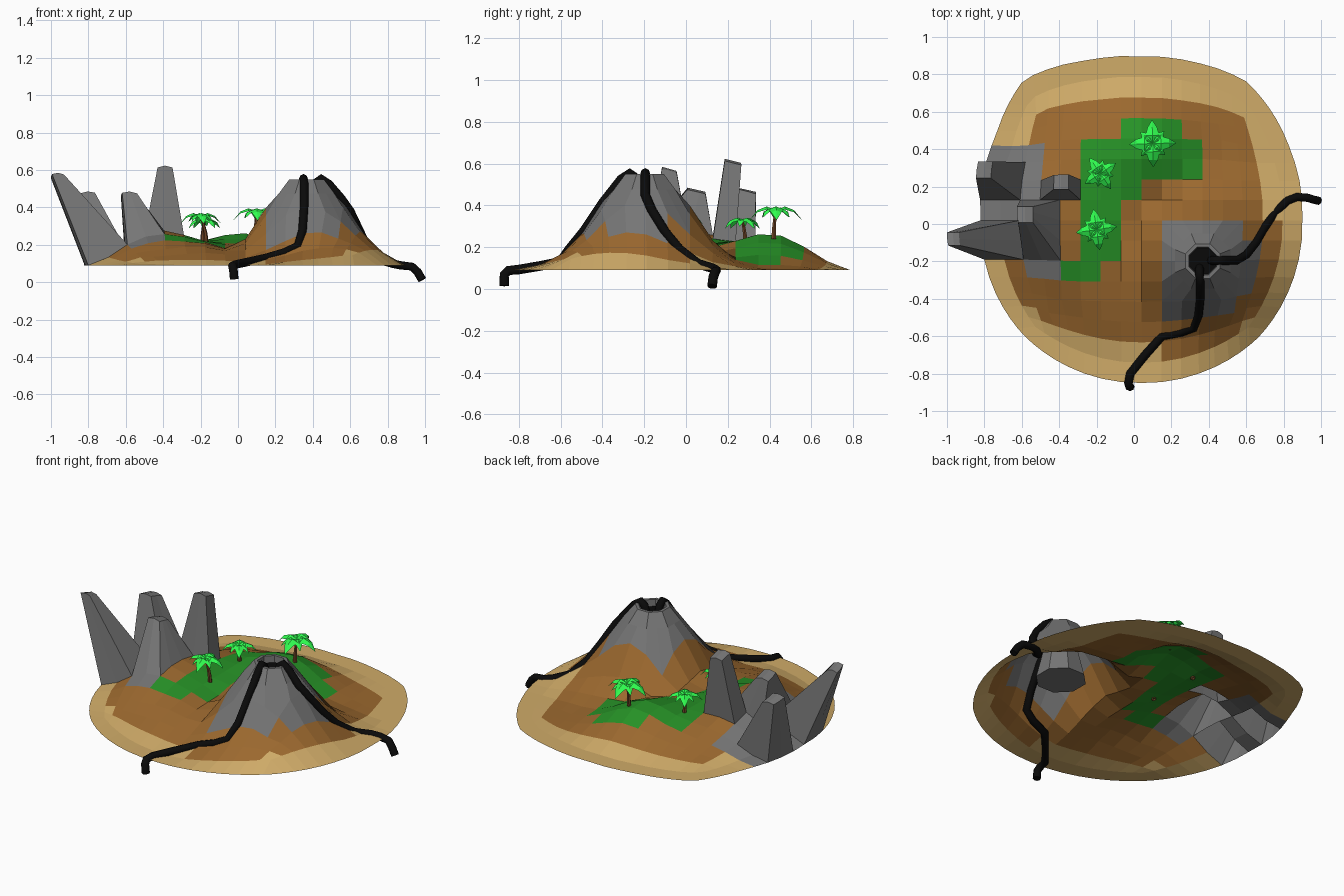
import bpy, bmesh, math
from mathutils import Vector

if "Cube" in bpy.data.objects:
    bpy.data.objects.remove(bpy.data.objects["Cube"])

def material(name, rgb):
    m = bpy.data.materials.new(name)
    m.diffuse_color = (*rgb, 1)
    m.use_nodes = True
    m.node_tree.nodes["Principled BSDF"].inputs["Base Color"].default_value = m.diffuse_color
    return m

SAND = material("sand", (0.63, 0.41, 0.14))
SOIL = material("soil", (0.33, 0.14, 0.028))
GRASS = material("grass", (0.02, 0.29, 0.02))
ROCK = material("rock", (0.18, 0.18, 0.18))
LAVA = material("black_lava", (0.003, 0.003, 0.003))
LEAF = material("leaf", (0.03, 1.0, 0.08))
BARK = material("bark", (0.16, 0.06, 0.02))

def lerp_table(table, x):
    for (a, fa), (b, fb) in zip(table, table[1:]):
        if x <= b:
            return fa + (fb - fa) * max(0, x - a) / (b - a)
    return table[-1][1]

def finish(bm, name, mats):
    me = bpy.data.meshes.new(name)
    bm.to_mesh(me)
    bm.free()
    for m in mats:
        me.materials.append(m)
    ob = bpy.data.objects.new(name, me)
    bpy.context.collection.objects.link(ob)
    return ob

# Island layout: outline radius by angle, shore profile, volcano profile
N, CELL, CX, CY, RIM = 8, 0.109, 0.04, 0.02, 0.09
VX, VY = CX + 3 * CELL, CY - 2 * CELL
OUTLINE = [(0, .86), (25, .88), (53, .93), (72, .89), (90, .875), (108, .9), (130, .98), (150, .90),
           (180, .86), (224, .88), (270, .87), (290, .875), (315, .885), (340, .87), (360, .86)]
SHORE = [(0, .1), (.45, .1), (.6, .08), (.75, .03), (.875, 0), (1, 0)]  # height above the rim
CONE = [(.09, .55), (.15, .48), (.22, .395), (.28, .295), (.35, .2), (.45, .13), (.6, .09)]

def ground(x, y):
    dx, dy = x - CX, y - CY
    R = lerp_table(OUTLINE, math.degrees(math.atan2(dy, dx)) % 360)
    e = min(1, math.hypot(dx, dy) / R)
    fade = min(1, (1 - e) * 6)
    east = .45 if y > 0 else .3
    z = RIM + lerp_table(SHORE, e) * max(.08, min(1, (east - x) / .45))
    z += fade * .11 * math.exp(-((x + .5) ** 2 / .08 + (y + .05) ** 2 / .13))
    if e < .85:
        z += fade * .085 * math.exp(-((x - .05) ** 2 + (y - .4) ** 2) / .045)
    if e > .999:
        return RIM
    return max(z, lerp_table(CONE, math.hypot(x - VX, y - VY)))

def grid_point(i, j):
    m = max(abs(i), abs(j)) / N
    if m == 0:
        return CX, CY
    t = math.atan2(j, i)
    R = lerp_table(OUTLINE, math.degrees(t) % 360) * m
    w = max(0, (m - .4) / .6)
    w = w * w * (3 - 2 * w)
    return (CX + i * CELL * (1 - w) + R * math.cos(t) * w,
            CY + j * CELL * (1 - w) + R * math.sin(t) * w)

# Coloured cells, given per row as column ranges
GREEN = {4: (-1, 1), 3: (-3, 2), 2: (-3, 2), 1: (-3, -1), 0: (-3, -2),
         -1: (-3, -2), -2: (-3, -2), -3: (-4, -3)}
STONE = {3: (-8, -6), 2: (-8, -6), 1: (-8, -5), 0: (-8, -5), -1: (-8, -5),
         -2: (-8, -5), -3: (-6, -5), -5: (1, 4)}

def inside(rows, i, j):
    return j in rows and rows[j][0] <= i <= rows[j][1]

# Island terrain
bm = bmesh.new()
verts = {}
for i in range(-N, N + 1):
    for j in range(-N, N + 1):
        x, y = grid_point(i, j)
        verts[i, j] = bm.verts.new((x, y, ground(x, y)))
cells = {}
for i in range(-N, N):
    for j in range(-N, N):
        if 1 <= i <= 4 and -4 <= j <= -1:
            continue  # opening for the volcano top
        f = bm.faces.new([verts[i, j], verts[i + 1, j], verts[i + 1, j + 1], verts[i, j + 1]])
        cells[i, j] = f
        shore = min(i + N, j + N, N - 1 - i, N - 1 - j) < 2
        f.material_index = 3 if inside(STONE, i, j) else 2 if inside(GREEN, i, j) else 0 if shore else 1
for i in range(1, 6):
    cells[i, -7].material_index = 1
for j in range(-6, 0):
    cells[6, j].material_index = 1
for j in range(-5, -2):
    cells[-7, j].material_index = 1
for j in range(-4, -1):
    cells[5, j].material_index = 3

# Volcano: rings from the square opening up to the octagonal crater and down inside
bmesh.ops.delete(bm, geom=[v for v in bm.verts if not v.link_faces], context='VERTS')
loop = ([(5, j) for j in range(-2, 0)] + [(i, 0) for i in range(5, 1, -1)] +
        [(1, j) for j in range(0, -4, -1)] + [(i, -4) for i in range(1, 5)] +
        [(5, j) for j in range(-4, -2)])
ring = [verts[k] for k in loop]
for r, z in [(.16, .475), (.1, .55), (.08, .55), (.075, .5), (.145, .21)]:
    new = []
    for k in range(16):
        t = k * math.pi / 8
        rr = r * (1 if k % 2 else math.cos(math.pi / 8))
        new.append(bm.verts.new((VX + rr * math.cos(t), VY + rr * math.sin(t), z)))
    for k in range(16):
        n = (k + 1) % 16
        bm.faces.new([ring[k], ring[n], new[n], new[k]]).material_index = 3
    ring = new
bm.faces.new(ring).material_index = 3

# Rock spires: extruded groups of cells, each narrowed to a leaning tip
SPIRES = [((-8, -7), (-2, -1), (-.965, -.08, .565), .035),
          ((-8, -7), (1, 2), (-.80, .29, .465), .045),
          ((-6, -5), (-2, 0), (-.583, .05, .465), .043),
          ((-5, -4), (1, 1), (-.39, .225, .603), .04)]
for (i0, i1), (j0, j1), tip, half in SPIRES:
    faces = [cells[i, j] for i in range(i0, i1 + 1) for j in range(j0, j1 + 1)]
    for f in faces:
        f.material_index = 3
    geom = bmesh.ops.extrude_face_region(bm, geom=faces)['geom']
    top = [g for g in geom if isinstance(g, bmesh.types.BMVert)]
    bmesh.ops.delete(bm, geom=[f for f in faces if f.is_valid], context='FACES')
    lo = [min(v.co[a] for v in top) for a in (0, 1)]
    hi = [max(v.co[a] for v in top) for a in (0, 1)]
    for v in top:
        p = [(2 * v.co[a] - lo[a] - hi[a]) / (hi[a] - lo[a]) for a in (0, 1)]
        v.co = (tip[0] + p[0] * half, tip[1] + p[1] * half,
                tip[2] + .01 * (1 - p[0] * p[0] - p[1]))
    for f in {f for v in top for f in v.link_faces}:
        f.material_index = 3
bmesh.ops.recalc_face_normals(bm, faces=bm.faces)
if cells[0, 0].normal.z < 0:
    bmesh.ops.reverse_faces(bm, faces=bm.faces)
finish(bm, "island", [SAND, SOIL, GRASS, ROCK])

# Lava pool in the crater
bm = bmesh.new()
bmesh.ops.create_circle(bm, cap_ends=True, segments=16, radius=.079)
for v in bm.verts:
    v.co += Vector((VX, VY, .51))
finish(bm, "lava_pool", [LAVA])

# Lava streams
def stream(name, pts):
    cu = bpy.data.curves.new(name, 'CURVE')
    cu.dimensions = '3D'
    cu.bevel_depth = .023
    cu.bevel_resolution = 2
    cu.use_fill_caps = True
    sp = cu.splines.new('POLY')
    sp.points.add(len(pts) - 1)
    for p, c in zip(sp.points, pts):
        p.co = (*c, 1)
    cu.materials.append(LAVA)
    bpy.context.collection.objects.link(bpy.data.objects.new(name, cu))

stream("front_lava_stream", [(.35, -.22, .46), (.35, -.245, .535), (.35, -.27, .555), (.355, -.31, .525),
       (.355, -.4, .41), (.345, -.49, .275), (.32, -.555, .195), (.25, -.58, .16), (.15, -.6, .13),
       (.06, -.7, .11), (-.02, -.8, .093), (-.03, -.85, .088), (-.025, -.87, .068), (-.02, -.87, .015)])
stream("right_lava_stream", [(.40, -.195, .46), (.42, -.195, .535), (.445, -.195, .555), (.485, -.195, .525),
       (.55, -.195, .45), (.60, -.165, .38), (.65, -.1, .275), (.69, -.03, .19), (.75, .06, .12),
       (.82, .125, .1), (.87, .145, .09), (.93, .14, .083), (.96, .13, .055), (.985, .125, .012)])

# Palm trees: bent trunk and drooping folded leaves
def palm(name, crown, spread, lean, turn):
    x, y, z = crown
    base = Vector((x - lean[0], y - lean[1], ground(x - lean[0], y - lean[1]) - .01))
    crown = Vector(crown)
    bm = bmesh.new()
    prev = None
    for s in (0, .35, .7, 1):
        c = base.lerp(crown, s) + Vector((lean[0], lean[1], 0)) * (s * s - s)
        r = .013 - .006 * s
        ring = [bm.verts.new(c + Vector((r * math.cos(k * math.pi / 3), r * math.sin(k * math.pi / 3), 0)))
                for k in range(6)]
        if prev:
            for k in range(6):
                bm.faces.new([prev[k], prev[(k + 1) % 6], ring[(k + 1) % 6], ring[k]])
        prev = ring
    bm.faces.new(prev)
    finish(bm, name + "_trunk", [BARK])
    bm = bmesh.new()
    for k in range(8):
        t = turn + k * math.pi / 4
        size = spread * (1 if k % 2 == 0 else .72)
        out = Vector((math.cos(t), math.sin(t), 0))
        side = Vector((-out.y, out.x, 0))
        rows = []
        for d, rise, w in [(0, .02, .08), (.35, .16, .3), (.7, .02, .2), (1, -.35, .01)]:
            c = crown + out * d * size + Vector((0, 0, rise * size))
            drop = Vector((0, 0, -w * size * .4))
            rows.append([bm.verts.new(p) for p in
                         (c - side * w * size + drop, c, c + side * w * size + drop)])
        for a, b in zip(rows, rows[1:]):
            for n in (0, 1):
                bm.faces.new([a[n + 1], a[n], b[n], b[n + 1]])
    finish(bm, name + "_leaves", [LEAF])

palm("back_palm", (.1, .43, .375), .125, (.005, .01), 0.03)
palm("middle_palm", (-.18, .27, .325), .1, (.01, -.015), 0.6)
palm("front_palm", (-.2, -.03, .352), .11, (-.03, 0), 0.15)
